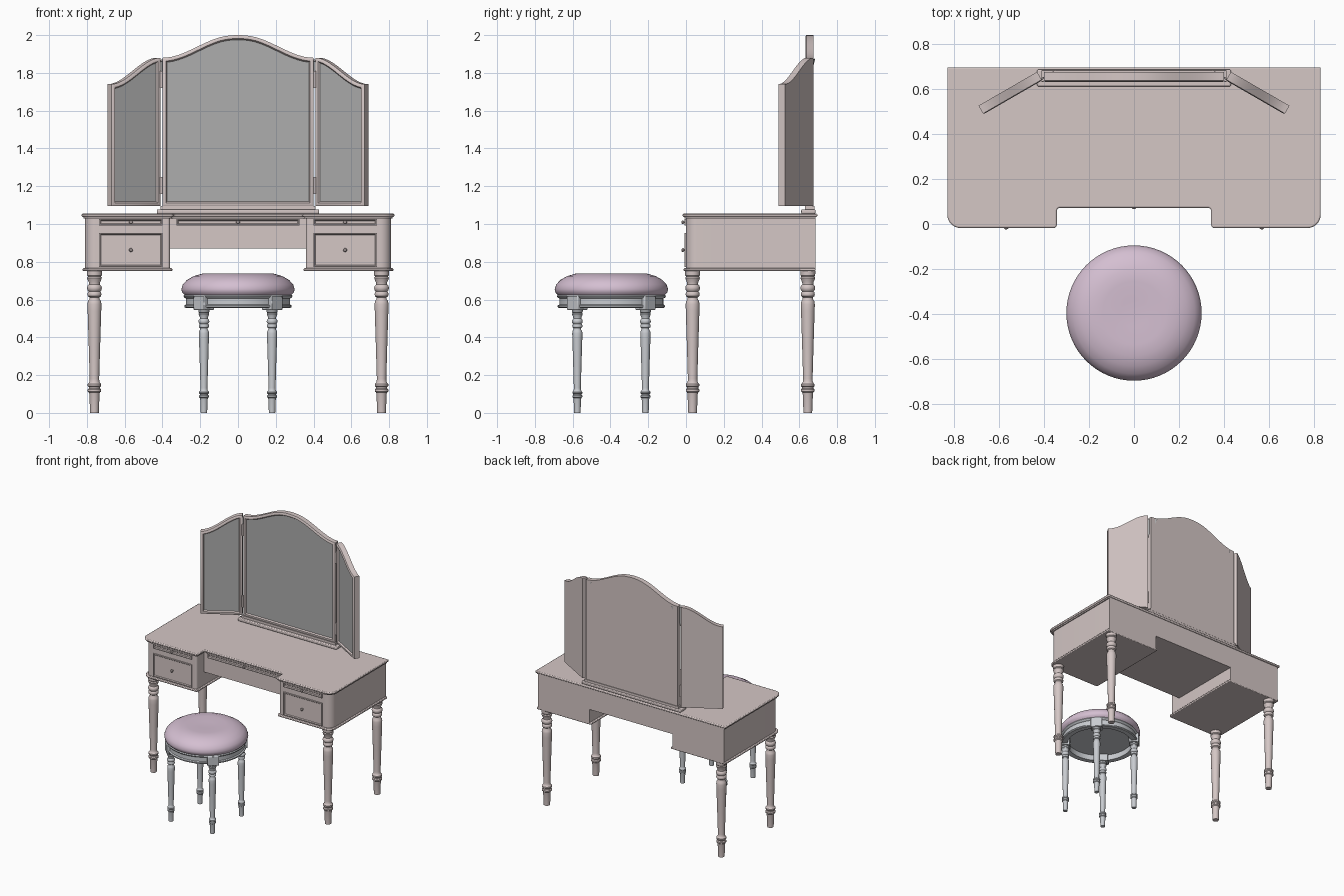
import bpy, bmesh, math
from mathutils import Vector

if "Cube" in bpy.data.objects:
    bpy.data.objects.remove(bpy.data.objects["Cube"])


def material(name, rgb):
    m = bpy.data.materials.new(name)
    m.diffuse_color = (*rgb, 1)
    m.use_nodes = True
    m.node_tree.nodes["Principled BSDF"].inputs["Base Color"].default_value = m.diffuse_color
    return m


WOOD = material("painted_wood", (0.66, 0.57, 0.56))
GLASS = material("mirror_glass", (0.42, 0.42, 0.42))
PALE = material("pale_wood", (0.58, 0.60, 0.63))
PINK = material("pink_fabric", (0.66, 0.52, 0.64))


def finish(name, bm, mats, loc=(0, 0, 0), rot=0.0, scale=1.0, bevel=0.0):
    me = bpy.data.meshes.new(name)
    bm.to_mesh(me)
    bm.free()
    ob = bpy.data.objects.new(name, me)
    for m in mats:
        me.materials.append(m)
    bpy.context.collection.objects.link(ob)
    ob.location, ob.rotation_euler, ob.scale = loc, (0, 0, rot), (scale,) * 3
    if bevel:
        b = ob.modifiers.new("bevel", "BEVEL")
        b.width, b.segments, b.limit_method = bevel, 2, "ANGLE"
        b.angle_limit = math.radians(50)
    return ob


def lathe(name, profile, mat, loc=(0, 0, 0), scale=1.0, segs=24):
    bm = bmesh.new()
    vs = [bm.verts.new((r, 0, z)) for r, z in profile]
    es = [bm.edges.new(p) for p in zip(vs, vs[1:])]
    bmesh.ops.spin(bm, geom=vs + es, axis=(0, 0, 1), cent=(0, 0, 0),
                   angle=math.tau, steps=segs)
    bmesh.ops.remove_doubles(bm, verts=bm.verts, dist=1e-4)
    bmesh.ops.recalc_face_normals(bm, faces=bm.faces)
    return finish(name, bm, [mat], loc, 0, scale)


def extrude(name, pts, vec, mats, steps=(), **kw):
    """Extrude a flat outline; steps are (inset, push) pairs on the first face."""
    bm = bmesh.new()
    front = bm.faces.new([bm.verts.new(p) for p in pts])
    new = bmesh.ops.extrude_face_region(bm, geom=[front], use_keep_orig=True)["geom"]
    bmesh.ops.translate(bm, vec=vec, verts=[v for v in new if isinstance(v, bmesh.types.BMVert)])
    bmesh.ops.recalc_face_normals(bm, faces=bm.faces)
    for width, push in steps:
        bmesh.ops.inset_region(bm, faces=[front], thickness=width, depth=push,
                               use_even_offset=True)
    front.material_index = len(mats) - 1
    return finish(name, bm, mats, **kw)


def rounded(corners, n=8):
    out = []
    for i, (x, y, r) in enumerate(corners):
        p = Vector((x, y))
        a = (Vector(corners[i - 1][:2]) - p).normalized()
        b = (Vector(corners[(i + 1) % len(corners)][:2]) - p).normalized()
        if not r:
            out.append((x, y))
            continue
        for k in range(n + 1):
            t = k / n * math.pi / 2
            out.append(tuple(p + r * (a + b) - r * (b * math.cos(t) + a * math.sin(t))))
    return out


def slab(name, corners, z0, z1, mat=WOOD, **kw):
    return extrude(name, [(x, y, z0) for x, y in rounded(corners)], (0, 0, z1 - z0), [mat], **kw)


def box(name, x0, x1, y0, y1, z0, z1, mat=WOOD, **kw):
    return slab(name, [(x0, y0, 0), (x1, y0, 0), (x1, y1, 0), (x0, y1, 0)], z0, z1, mat, **kw)


def drawer(name, cx, w, z0, z1, y):
    # raised moulding around a recessed drawer front, with a knob
    pts = [(cx - w, y - .008, z0), (cx + w, y - .008, z0), (cx + w, y - .008, z1), (cx - w, y - .008, z1)]
    extrude(name, pts, (0, .02, 0), [WOOD], steps=[(.006, 0), (.005, -.006)])
    knob = lathe(name + "_knob", [(0, 0), (.005, 0), (.005, .01), (.010, .014), (.010, .019),
                                  (.006, .023), (0, .024)], WOOD, (cx, y, (z0 + z1) / 2), segs=16)
    knob.rotation_euler.x = math.pi / 2


def top_outline(o):
    # kneehole table outline, grown by o
    half = [(-.81 - o, -o, .06), (-.36 + o, -o, .015), (-.36 + o, .09 - o, .015)]
    return ([(.81 + o, .685, 0), (-.81 - o, .685, 0)] + half
            + [(-x, y, r) for x, y, r in reversed(half)])


# table top with a thin moulding below
top = top_outline(.018)
top[0], top[1] = (.828, .695, 0), (-.828, .695, 0)
slab("table_top", top, 1.038, 1.055, bevel=.006)
slab("top_moulding", top_outline(.008), 1.028, 1.038)

# kneehole section and centre drawer
box("centre_apron", -.37, .37, .09, .685, .87, 1.03)
drawer("centre_drawer", 0, .325, .992, 1.026, .09)

# drawer pedestals
for s, side in ((-1, "left"), (1, "right")):
    def ped(o):
        return [(s * (.81 + o), -o, .06), (s * (.81 + o), .685, 0),
                (s * (.36 - o), .685, 0), (s * (.36 - o), -o, .015)]
    slab(side + "_pedestal", ped(0), .76, 1.03)
    slab(side + "_pedestal_base", ped(.012), .75, .766, bevel=.005)
    drawer(side + "_small_drawer", s * .567, .168, .992, 1.026, 0)
    drawer(side + "_large_drawer", s * .567, .168, .772, .952, 0)

# turned leg profile shared by the table and the stool
LEG = [(0, 0), (.023, 0), (.027, .10), (.029, .108), (.036, .114), (.036, .124), (.030, .130),
       (.030, .136), (.036, .142), (.036, .152), (.030, .158), (.026, .165), (.025, .18),
       (.030, .35), (.036, .54), (.037, .575), (.034, .592), (.027, .602), (.027, .612),
       (.035, .618), (.037, .628), (.035, .638), (.030, .643), (.037, .650), (.039, .661),
       (.037, .672), (.029, .680), (.030, .692), (.036, .705), (.039, .715), (.034, .722),
       (.039, .728), (.040, .752), (0, .752)]
for y, where in ((.035, "front"), (.645, "back")):
    for s, side in ((-1, "left"), (1, "right")):
        lathe(f"table_{where}_{side}_leg", LEG, WOOD, (s * .76, y, 0))

# mirror stand
box("mirror_base", -.43, .43, .61, .685, 1.054, 1.078, bevel=.006)
box("mirror_base_step", -.41, .41, .63, .68, 1.077, 1.096)


def ease(t):
    return t * t * (3 - 2 * t)


# triple mirror: arched centre panel and two angled wings
FRAME = [(.006, .004), (.012, 0), (.007, -.010)]
N = 32
arch = []
for i in range(N + 1):
    x = .4 - .8 * i / N
    t = 1 - abs(x) / .4
    arch.append((x, 0, 1.88 + .12 * (.55 * ease(t) + .45 * math.sin(min(1, t * 1.15) * math.pi / 2) ** 2)
                 if t < .87 else 1.88 + .12 * (.55 * ease(t) + .45)))
extrude("centre_mirror", [(-.4, 0, 1.094), (.4, 0, 1.094)] + arch, (0, .038, 0), [WOOD, GLASS],
        steps=FRAME, loc=(0, .637, 0))
for s, side in ((-1, "left"), (1, "right")):
    curve = [(s * .3 * (1 - i / 16), 0, 1.74 + .14 * ease(i / 16)) for i in range(17)]
    extrude(side + "_wing_mirror", [(0, 0, 1.094), (s * .3, 0, 1.094)] + curve, (0, .04, 0),
            [WOOD, GLASS], steps=FRAME, loc=(s * .41, .64, 0), rot=-s * math.radians(30))
    for z in (1.16, 1.72):
        lathe(side + "_hinge", [(0, 0), (.008, 0), (.008, .09), (0, .09)], WOOD,
              (s * .406, .64, z), segs=12)

# stool
C = (0, -.395, 0)
lathe("stool_cushion", [(0, .734), (.06, .735), (.14, .739), (.19, .737), (.235, .724), (.27, .704),
                        (.292, .68), (.30, .655), (.296, .637), (.283, .624), (0, .624)],
      PINK, C, segs=64)
lathe("stool_apron", [(.24, .556), (.278, .556), (.284, .561), (.284, .569), (.275, .574),
                      (.275, .606), (.284, .610), (.289, .618), (.284, .626), (.24, .626),
                      (.24, .556)], PALE, C, segs=64)
lathe("stool_underside", [(0, .60), (.245, .60), (.245, .62), (0, .62)], PALE, C, segs=48)
for k in range(4):
    a = math.radians(45 + 90 * k)
    px, py = .255 * math.cos(a), C[1] + .255 * math.sin(a)
    box("stool_corner_block", -.036, .038, -.042, .042, .545, .62, PALE,
        loc=(px, py, 0), rot=a, bevel=.005)
    lathe("stool_leg", LEG, PALE, (px, py, 0), .733)

# smooth the round parts, keep edges sharp
bpy.ops.object.select_all(action="SELECT")
bpy.context.view_layer.objects.active = bpy.data.objects["table_top"]
bpy.ops.object.shade_smooth_by_angle(angle=math.radians(35))
